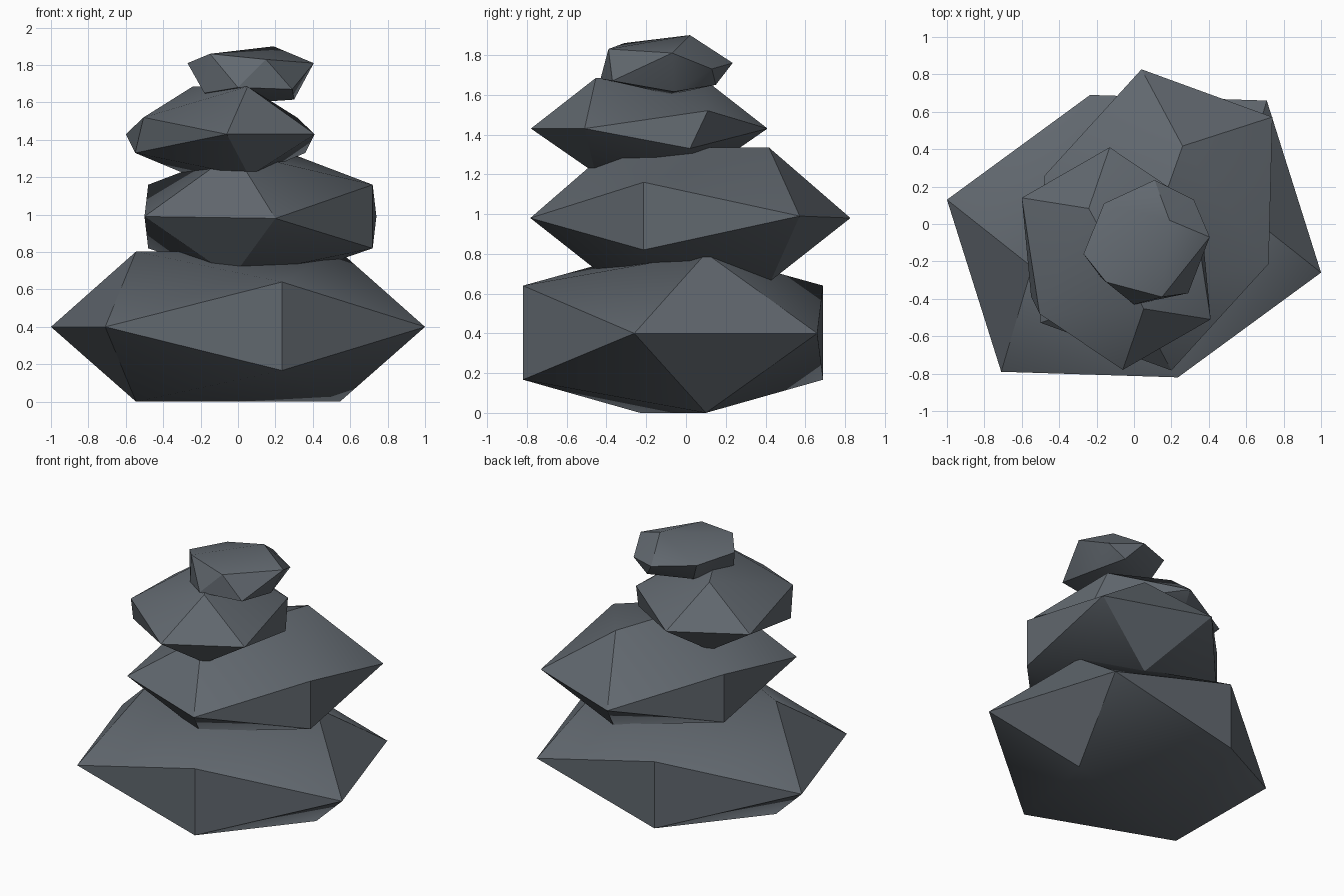
import bpy, bmesh, math
from mathutils import Vector

cube = bpy.data.objects.get("Cube")
if cube:
    bpy.data.objects.remove(cube, do_unlink=True)

# One slate colour for every stone
slate = bpy.data.materials.new("dark_slate")
slate.use_nodes = True
colour = (0.12, 0.138, 0.158, 1)
slate.diffuse_color = colour
bsdf = slate.node_tree.nodes["Principled BSDF"]
bsdf.inputs["Base Color"].default_value = colour
bsdf.inputs["Roughness"].default_value = 0.9


def hull_stone(name, points):
    """Wrap a faceted stone around its corner points."""
    bm = bmesh.new()
    for p in points:
        bm.verts.new(p)
    bmesh.ops.convex_hull(bm, input=bm.verts)
    loose = [v for v in bm.verts if not v.link_faces]
    bmesh.ops.delete(bm, geom=loose, context='VERTS')
    bmesh.ops.recalc_face_normals(bm, faces=bm.faces)
    mesh = bpy.data.meshes.new(name)
    bm.to_mesh(mesh)
    bm.free()
    mesh.materials.append(slate)
    obj = bpy.data.objects.new(name, mesh)
    bpy.context.collection.objects.link(obj)
    bpy.ops.object.select_all(action='DESELECT')
    obj.select_set(True)
    bpy.context.view_layer.objects.active = obj
    bpy.ops.object.shade_smooth_by_angle(angle=math.radians(30))
    return obj


def squashed_stone(name, centre, corners):
    """Twelve-cornered stone: each corner (dx, dy, z) also appears opposite."""
    points = []
    for dx, dy, z in corners:
        for s in (1, -1):
            points.append(Vector((centre[0] + s * dx, centre[1] + s * dy, z)))
    return hull_stone(name, points)


# Corner order: two on the rim, upper and lower side, top ridge and base ridge
squashed_stone("bottom_stone", (0, -0.065), [
    (1, -0.195, 0.4), (0.71, 0.725, 0.4),
    (0.235, -0.755, 0.64), (0.235, -0.755, 0.167),
    (0.545, 0.165, 0.803), (0.545, 0.165, 0)])

squashed_stone("second_stone", (0.12, 0.022), [
    (-0.08, 0.805, 0.98), (0.62, 0.55, 0.99),
    (0.6, -0.235, 1.16), (0.6, -0.235, 0.82),
    (0.14, 0.395, 1.335), (0.15, 0.405, 0.665)])

squashed_stone("third_stone", (-0.095, -0.185), [
    (0.035, -0.595, 1.43), (0.505, -0.325, 1.43),
    (0.41, 0.295, 1.52), (0.455, 0.205, 1.33),
    (0.147, -0.268, 1.685), (0.155, -0.27, 1.205)])

# Small tilted stone with rounded sides
hull_stone("top_stone", [
    (0.19, 0.02, 1.9), (-0.15, -0.31, 1.86), (0.15, -0.39, 1.83),
    (0.405, -0.07, 1.81), (-0.27, -0.16, 1.81), (0.11, 0.235, 1.76),
    (-0.16, 0.11, 1.79), (0.32, 0.13, 1.73), (0.29, -0.37, 1.67),
    (0, -0.43, 1.68), (-0.18, -0.28, 1.65), (0.3, -0.06, 1.615),
    (0.08, -0.08, 1.6), (0.2, 0.15, 1.65), (-0.1, 0.06, 1.66)])
